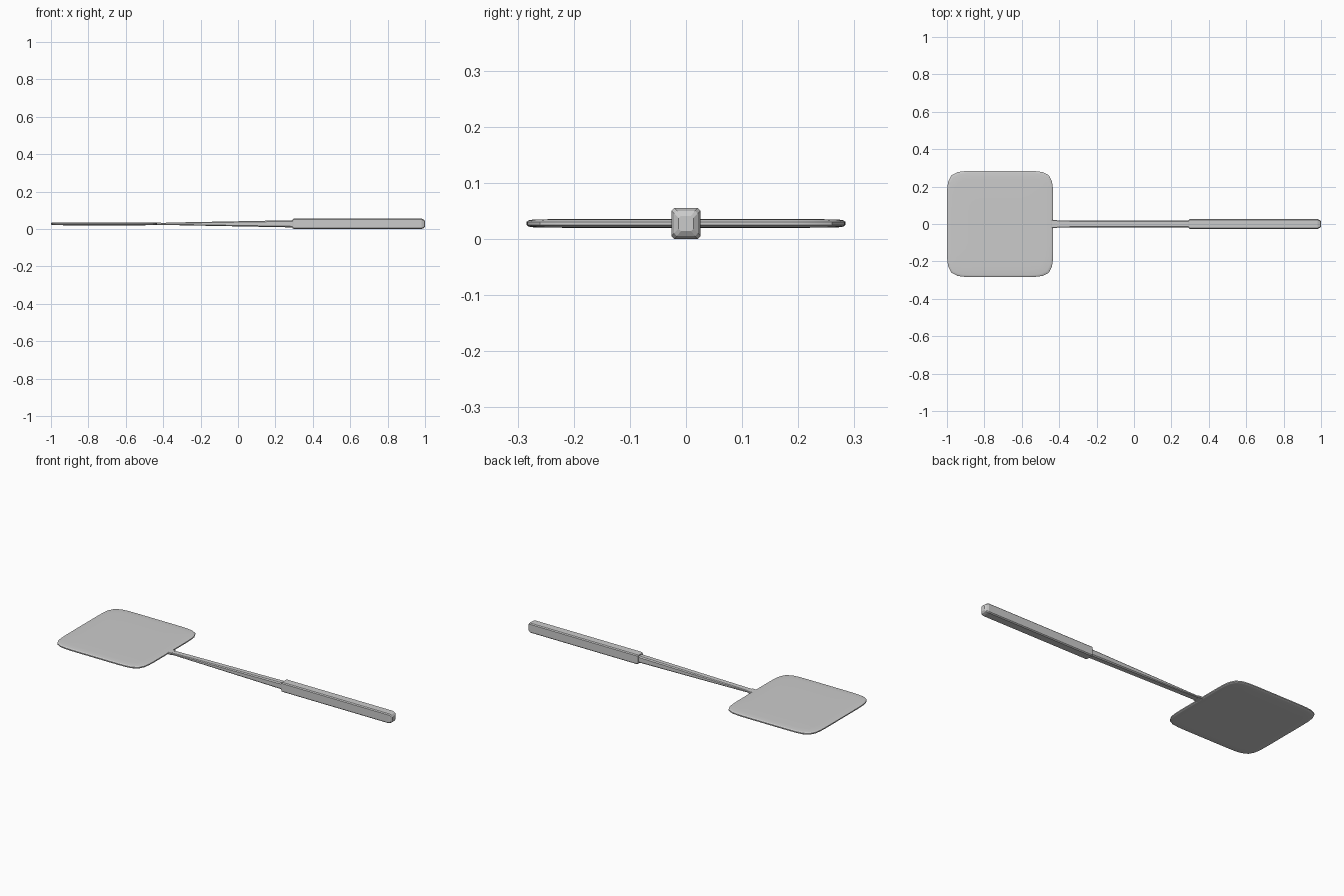
import bpy, bmesh, math

if "Cube" in bpy.data.objects:
    bpy.data.objects.remove(bpy.data.objects["Cube"])

CZ = 0.0275  # height of the centre plane


def skin(name, rings):
    """Join equal-length point rings into a closed solid."""
    bm = bmesh.new()
    vs = [[bm.verts.new(p) for p in r] for r in rings]
    n = len(vs[0])
    for a, b in zip(vs, vs[1:]):
        for i in range(n):
            j = (i + 1) % n
            bm.faces.new((a[i], a[j], b[j], b[i]))
    bm.faces.new(vs[0])
    bm.faces.new(vs[-1])
    bmesh.ops.recalc_face_normals(bm, faces=bm.faces)
    me = bpy.data.meshes.new(name)
    bm.to_mesh(me)
    bm.free()
    ob = bpy.data.objects.new(name, me)
    bpy.context.collection.objects.link(ob)
    return ob


def section(x, hy, hz, c):
    """Chamfered rectangle across the x axis."""
    pts = [(hy, hz - c), (hy - c, hz), (c - hy, hz), (-hy, hz - c),
           (-hy, c - hz), (c - hy, -hz), (hy - c, -hz), (hy, c - hz)]
    return [(x, y, CZ + z) for y, z in pts]


def bar(name, stations):
    return skin(name, [section(*s) for s in stations])


def outline(scale, z, n=64, power=8):
    """Bulging rounded square, dense at the corners."""
    pts = []
    for i in range(n):
        t = 2 * math.pi * i / n
        c, s = math.cos(t), math.sin(t)
        r = (abs(c) ** power + abs(s) ** power) ** (-1 / power)
        pts.append((-0.716 + 0.284 * scale * r * c, 0.284 * scale * r * s, CZ + z))
    return pts


# Flat paddle head with a softly rounded rim
half = [(0.5, 0.0080), (0.85, 0.0076), (0.96, 0.0068), (0.988, 0.0056), (1.0, 0.003)]
rings = [outline(s, -z) for s, z in half] + [outline(s, z) for s, z in reversed(half)]
head = skin("head", rings)
bpy.context.view_layer.objects.active = head
head.select_set(True)
bpy.ops.object.shade_smooth_by_angle(angle=math.radians(35))

# Neck tab joining head and shaft
bar("neck", [(-0.46, 0.022, 0.006, 0.002), (-0.412, 0.022, 0.006, 0.002)])

# Shaft, thickening towards the grip
bar("shaft", [(-0.43, 0.018, 0.0045, 0.002), (-0.30, 0.018, 0.008, 0.004),
              (0.31, 0.0185, 0.0195, 0.006)])

# Grip with bevelled ends
bar("grip", [(0.292, 0.022, 0.0235, 0.005), (0.298, 0.026, 0.0275, 0.005),
             (0.982, 0.026, 0.0275, 0.005), (0.994, 0.021, 0.0225, 0.005),
             (1.0, 0.013, 0.0135, 0.004)])
